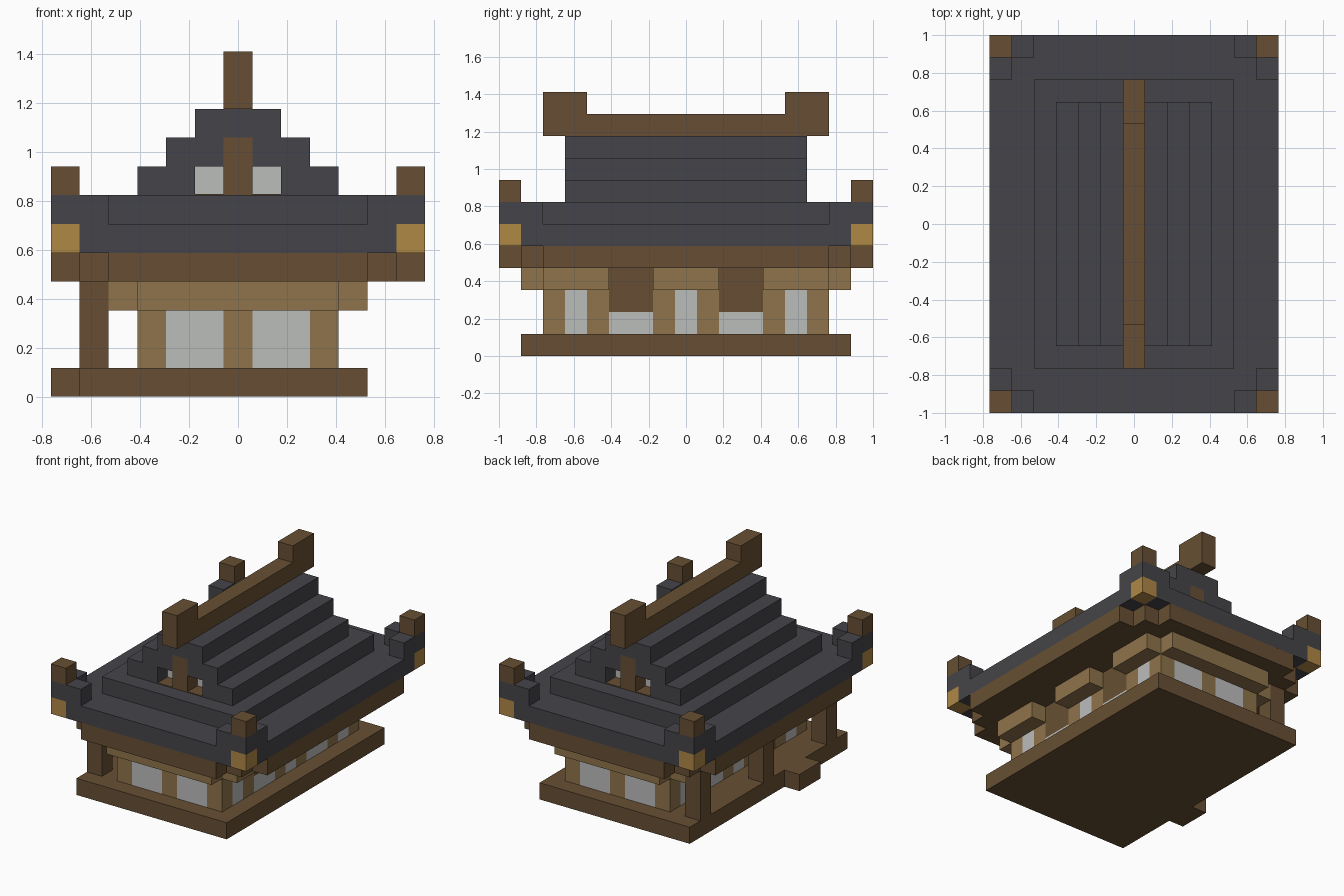
import bpy
import bmesh

U = 2 / 17  # edge of one building block

default = bpy.data.objects.get("Cube")
if default:
    bpy.data.objects.remove(default, do_unlink=True)


def material(name, rgb):
    mat = bpy.data.materials.new(name)
    mat.use_nodes = True
    mat.diffuse_color = (*rgb, 1)
    mat.node_tree.nodes["Principled BSDF"].inputs["Base Color"].default_value = (*rgb, 1)
    return mat


BROWN = material("dark wood", (0.135, 0.078, 0.033))
LIGHT = material("light wood", (0.275, 0.174, 0.07))
GOLD = material("gold", (0.434, 0.246, 0.06))
SLATE = material("slate", (0.06, 0.06, 0.068))
PAPER = material("paper white", (0.5, 0.51, 0.5))


def blocks(name, mat, boxes):
    """One object from boxes given as x, y and z ranges in block units."""
    bm = bmesh.new()
    for ranges in boxes:
        corners = bmesh.ops.create_cube(bm, size=1)["verts"]
        for v in corners:
            v.co = [(a + b) / 2 * U + c * (b - a) * U for c, (a, b) in zip(v.co, ranges)]
    mesh = bpy.data.meshes.new(name)
    bm.to_mesh(mesh)
    bm.free()
    mesh.materials.append(mat)
    obj = bpy.data.objects.new(name, mesh)
    bpy.context.collection.objects.link(obj)
    return obj


def flip(r):
    return (-r[1], -r[0])


def both_x(boxes):
    return boxes + [(flip(x), y, z) for x, y, z in boxes]


def both_y(boxes):
    return boxes + [(x, flip(y), z) for x, y, z in boxes]


def four(boxes):
    return both_y(both_x(boxes))


def span(half):
    return (-half, half)


# Platform, entrance step and porch columns
blocks("platform", BROWN, [((-5.5, 4.5), span(7.5), (0, 1))])
blocks("entrance_step", BROWN, [((-6.5, -5.5), (-3.5, -1.5), (0, 1))])
blocks("porch_columns", BROWN,
       [((-5.5, -4.5), (y - 0.5, y + 0.5), (1, 4)) for y in (-6, 0, 6)])

# Wall posts and paper panels
wall, side = (1, 3), (2.5, 3.5)
blocks("wall_posts", LIGHT,
       four([(side, (a, a + 1), wall) for a in (5.5, 3.5, 0.5)])
       + both_y([(span(0.5), (5.5, 6.5), wall)]))
blocks("front_back_panels", PAPER, four([((0.5, 2.5), (5.5, 6.5), wall)]))
blocks("side_panels", PAPER,
       four([(side, (4.5, 5.5), wall)]) + both_x([(side, span(0.5), wall)]))

# Shuttered windows, and a door behind the step
bay = (1.5, 3.5)
openings = [(side, bay), (side, flip(bay)), (flip(side), bay)]
blocks("window_sill_panels", PAPER, [(x, y, (1, 2)) for x, y in openings])
blocks("window_shutters", BROWN, [(x, y, (2, 4)) for x, y in openings])
blocks("door", BROWN, [(flip(side), flip(bay), (1, 4))])

# Beams on top of the walls
beam = (3, 4)
blocks("end_beams", LIGHT, both_y([(span(3.5), (6.5, 7.5), beam)]))
blocks("side_beams", LIGHT,
       four([((2.5, 4.5), (3.5, 6.5), beam)])
       + both_x([((2.5, 4.5), span(1.5), beam)]))

# Cross-shaped eaves with stepped corners
eave = (4, 5)
blocks("eaves", BROWN,
       [(span(6.5), span(6.5), eave)]
       + both_y([(span(4.5), (6.5, 8.5), eave)])
       + four([((4.5, 5.5), (6.5, 7.5), eave)]))

# Lower roof with gold corners, upturned tips and corner posts
edge_x, edge_y = (5.5, 6.5), (7.5, 8.5)
blocks("lower_roof", SLATE,
       [(span(6.5), span(7.5), (5, 6))] + both_y([(span(5.5), edge_y, (5, 6))]))
blocks("gold_corners", GOLD, four([(edge_x, edge_y, (5, 6))]))
blocks("upturned_tips", SLATE,
       four([((4.5, 6.5), edge_y, (6, 7)), (edge_x, (6.5, 7.5), (6, 7))]))
blocks("corner_posts", BROWN, four([(edge_x, edge_y, (7, 8))]))

# Stepped upper roof with a recess in each gable
blocks("upper_roof", SLATE,
       [(span(4.5), span(6.5), (6, 7)),
        (span(3.5), span(4.5), (7, 8)),
        (span(2.5), span(4.5), (8, 9)),
        (span(1.5), span(5.5), (9, 10))]
       + four([((1.5, 3.5), (4.5, 5.5), (7, 8)),
               ((0.5, 2.5), (4.5, 5.5), (8, 9))]))
blocks("gable_posts", BROWN, both_y([(span(0.5), (4.5, 5.5), (7, 9))]))
blocks("gable_panels", PAPER, four([((0.5, 1.5), (4.5, 4.57), (7, 8))]))
blocks("gable_floors", BROWN, four([((0.5, 1.5), (4.57, 5.5), (7, 7.05))]))

# Ridge with raised ends
blocks("ridge", BROWN, [(span(0.5), span(6.5), (10, 11))])
blocks("ridge_ends", BROWN, both_y([(span(0.5), (4.5, 6.5), (11, 12))]))
